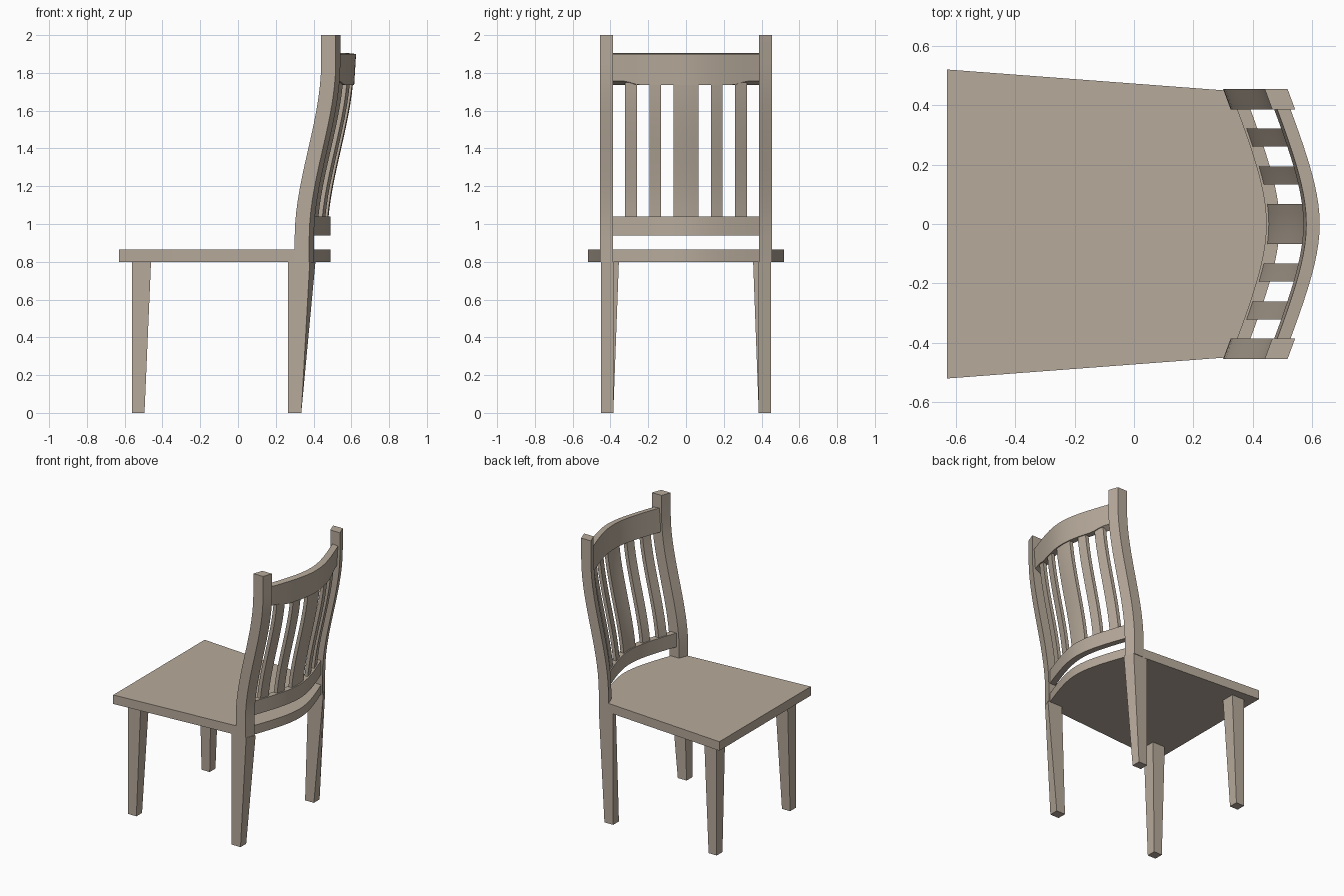
import bpy, bmesh, math

if "Cube" in bpy.data.objects:
    bpy.data.objects.remove(bpy.data.objects["Cube"])

wood = bpy.data.materials.new("tan wood")
wood.diffuse_color = (0.47, 0.40, 0.325, 1)
wood.use_nodes = True
wood.node_tree.nodes["Principled BSDF"].inputs["Base Color"].default_value = wood.diffuse_color


def loft(name, rings):
    """Skin a list of equal-length closed rings and cap both ends."""
    bm = bmesh.new()
    vs = [[bm.verts.new(p) for p in r] for r in rings]
    n = len(rings[0])
    for a, b in zip(vs, vs[1:]):
        for i in range(n):
            j = (i + 1) % n
            bm.faces.new((a[i], a[j], b[j], b[i]))
    bm.faces.new(vs[0])
    bm.faces.new(vs[-1])
    bmesh.ops.recalc_face_normals(bm, faces=bm.faces)
    me = bpy.data.meshes.new(name)
    bm.to_mesh(me)
    bm.free()
    me.materials.append(wood)
    ob = bpy.data.objects.new(name, me)
    bpy.context.collection.objects.link(ob)
    bpy.ops.object.select_all(action='DESELECT')
    ob.select_set(True)
    bpy.context.view_layer.objects.active = ob
    bpy.ops.object.shade_smooth_by_angle(angle=math.radians(30))
    return ob


def bow(y):
    """Forward sweep of the curved back, zero at the middle."""
    return math.sqrt(0.0845 ** 2 + (0.42 * y) ** 2) - 0.0845


def lean(z):
    """Front edge of the S-curved back post."""
    t = min(max((z - 0.93) / 0.92, 0), 1)
    return 0.30 + 0.14 * t * t * (3 - 2 * t)


def span(a, b, n):
    return [a + (b - a) * i / n for i in range(n + 1)]


# seat with a bowed rear edge
outline = [(-0.63, 0.52), (-0.63, -0.52), (0.30, -0.45)]
outline += [(0.49 - bow(y), y) for y in span(-0.45, 0.45, 24)] + [(0.30, 0.45)]
loft("seat", [[(x, y, z) for x, y in outline] for z in (0.80, 0.865)])

for s, side in ((-1, "right"), (1, "left")):
    # tapered front leg
    loft("front_leg_" + side, [
        [(-0.56, s * 0.45, z), (xb, s * 0.45, z), (xb, s * yi, z), (-0.56, s * yi, z)]
        for z, xb, yi in ((0, -0.495, 0.385), (0.81, -0.46, 0.355))])
    # tapered back leg, square at the foot and skewed at the seat
    loft("back_leg_" + side, [
        [(0.265, s * 0.45, z), (xo, s * 0.45, z), (xi, s * 0.385, z), (xf, s * 0.385, z)]
        for z, xo, xi, xf in ((0, 0.335, 0.335, 0.265), (0.80, 0.38, 0.41, 0.29))])
    # S-curved back post
    loft("back_post_" + side, [
        [(lean(z), s * 0.454, z), (lean(z) + 0.077, s * 0.454, z),
         (lean(z) + 0.102, s * 0.386, z), (lean(z) + 0.025, s * 0.386, z)]
        for z in [0.80] + span(0.93, 1.85, 14) + [2.0]])

# lower back rail
loft("lower_rail", [
    [(0.445 - bow(y), y, 0.94), (0.49 - bow(y), y, 0.94),
     (0.49 - bow(y), y, 1.04), (0.445 - bow(y), y, 1.04)]
    for y in span(-0.40, 0.40, 24)])

# top rail, its rear lower edge lifted near the posts
rings = []
for y in span(-0.40, 0.40, 24):
    b = bow(y)
    lift = 0.022 * min(max((abs(y) - 0.25) / 0.07, 0), 1)
    rings.append([(0.57 - b, y, 1.735), (0.615 - b, y, 1.735 + lift),
                  (0.625 - b, y, 1.90), (0.58 - b, y, 1.905)])
loft("top_rail", rings)

# upright slats following the lean and the bow of the back
slats = [(-0.322, -0.26), (-0.193, -0.133), (-0.067, 0.067), (0.133, 0.193), (0.26, 0.322)]
for i, (y0, y1) in enumerate(slats):
    ys = span(y0, y1, 4)
    loft("back_slat_%d" % (i + 1), [
        [(lean(z) + 0.148 - bow(y), y, z) for y in ys] +
        [(lean(z) + 0.174 - bow(y), y, z) for y in reversed(ys)]
        for z in span(1.03, 1.75, 12)])
